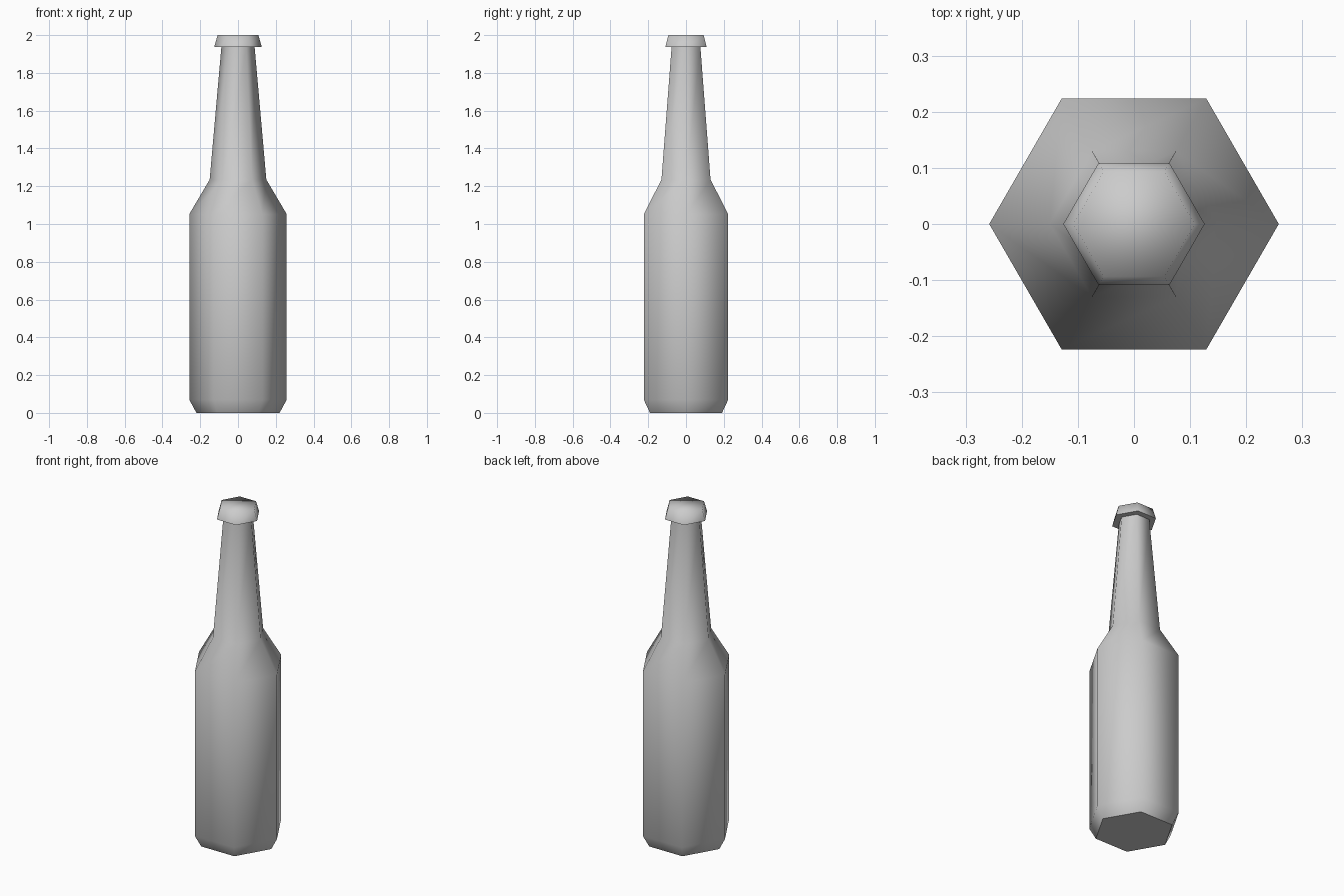
import bpy, bmesh
from math import cos, sin, tau

SIDES = 6

cube = bpy.data.objects.get("Cube")
if cube:
    bpy.data.objects.remove(cube, do_unlink=True)

grey = bpy.data.materials.new("plain_grey")
grey.use_nodes = True
colour = (0.6, 0.6, 0.6, 1)
grey.diffuse_color = colour
grey.node_tree.nodes["Principled BSDF"].inputs["Base Color"].default_value = colour


def lathe(name, profile, close_top):
    """Six-sided solid from (radius, height) rings, smooth with a sharp bottom rim."""
    bm = bmesh.new()
    rings = [[bm.verts.new((r * cos(tau * i / SIDES), r * sin(tau * i / SIDES), z))
              for i in range(SIDES)] for r, z in profile]
    for low, high in zip(rings, rings[1:]):
        for i in range(SIDES):
            j = (i + 1) % SIDES
            bm.faces.new((low[i], low[j], high[j], high[i]))
    bottom = bm.faces.new(rings[0][::-1])
    if close_top:
        bm.faces.new(rings[-1])
    for face in bm.faces:
        face.smooth = True
    for edge in bottom.edges:
        edge.smooth = False
    mesh = bpy.data.meshes.new(name)
    bm.to_mesh(mesh)
    bm.free()
    mesh.materials.append(grey)
    obj = bpy.data.objects.new(name, mesh)
    bpy.context.collection.objects.link(obj)
    return obj


# Body, shoulder and tapering neck; the neck ends under the cap
lathe("bottle", [(0.22, 0), (0.258, 0.07), (0.258, 1.052),
                 (0.15, 1.235), (0.088, 1.937)], close_top=False)

# Flared cap, softly shaded over its top
lathe("cap", [(0.126, 1.937), (0.108, 2.0)], close_top=True)
